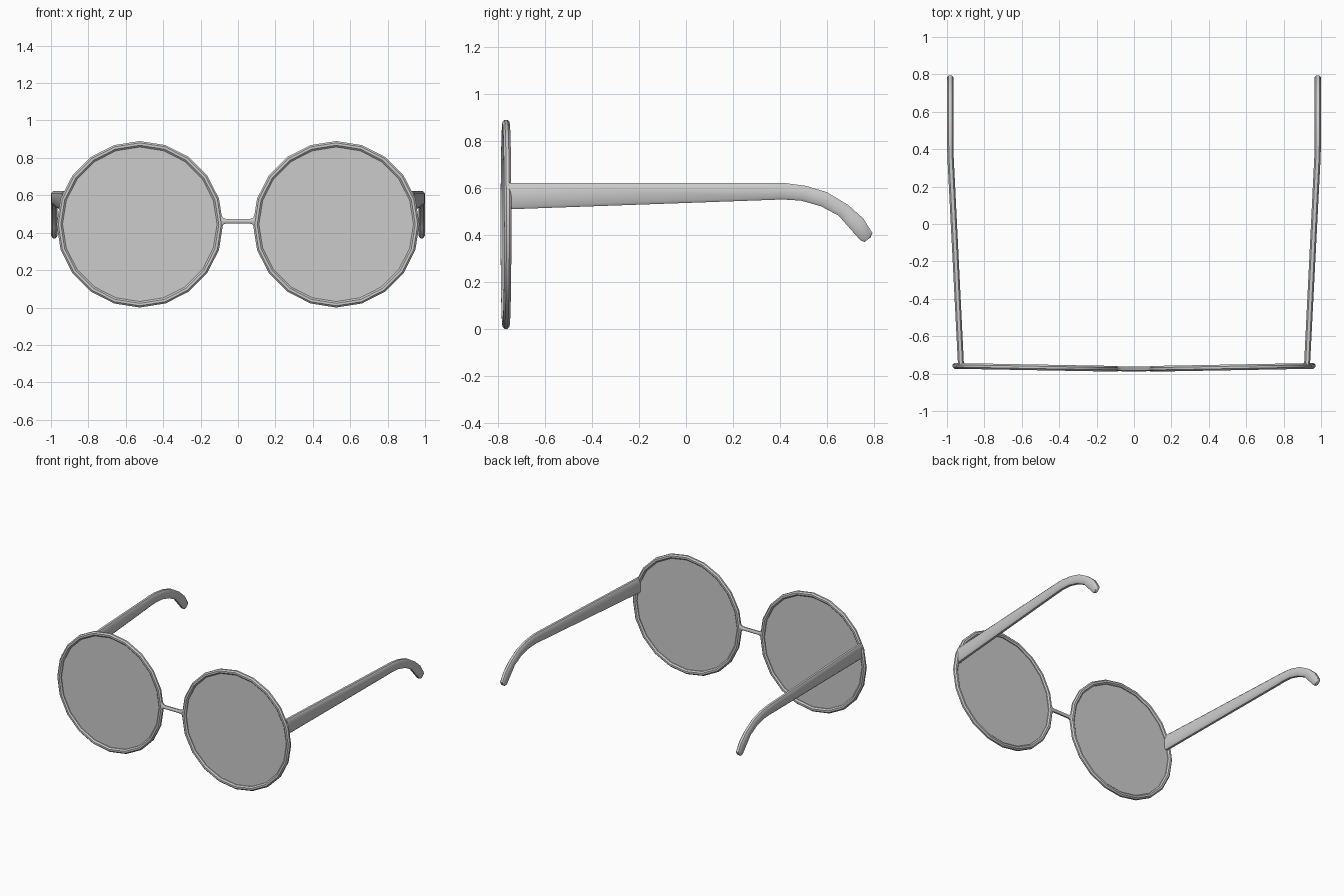
import bpy, bmesh
from math import sin, cos, pi
from mathutils import Vector

if "Cube" in bpy.data.objects:
    bpy.data.objects.remove(bpy.data.objects["Cube"])

CX, CZ = 0.525, 0.445          # lens centre
SIDES = 20


def front_y(x):
    # gentle wrap of the frame front
    return -0.776 + 0.018 * abs(x)


def make(name, bm, mirror=True):
    bmesh.ops.recalc_face_normals(bm, faces=bm.faces)
    me = bpy.data.meshes.new(name)
    bm.to_mesh(me)
    bm.free()
    ob = bpy.data.objects.new(name, me)
    bpy.context.collection.objects.link(ob)
    if mirror:
        ob.modifiers.new("mirror", 'MIRROR').use_mirror_merge = False
    bpy.ops.object.select_all(action='DESELECT')
    bpy.context.view_layer.objects.active = ob
    ob.select_set(True)
    bpy.ops.object.shade_smooth_by_angle(angle=0.7)
    return ob


def loft(rings, closed=False):
    bm = bmesh.new()
    rows = [[bm.verts.new(p) for p in r] for r in rings]
    pairs = list(zip(rows, rows[1:]))
    if closed:
        pairs.append((rows[-1], rows[0]))
    for a, b in pairs:
        n = len(a)
        for i in range(n):
            bm.faces.new((a[i], a[(i + 1) % n], b[(i + 1) % n], b[i]))
    if not closed:
        bm.faces.new(rows[0])
        bm.faces.new(rows[-1])
    return bm


# Rims: eight-sided tube swept round a 20-gon
rings = []
for i in range(SIDES):
    a = 2 * pi * i / SIDES
    ring = []
    for j in range(8):
        t = 2 * pi * (j + 0.5) / 8
        r = 0.429 + 0.0173 * cos(t)
        x = CX + r * cos(a)
        ring.append((x, front_y(x) + 0.0165 * sin(t), CZ + r * sin(a)))
    rings.append(ring)
make("rim", loft(rings, closed=True))

# Lenses: flat discs inside the rims
bm = bmesh.new()
pts = []
for i in range(SIDES):
    a = 2 * pi * i / SIDES
    x = CX + 0.42 * cos(a)
    pts.append(bm.verts.new((x, front_y(x), CZ + 0.42 * sin(a))))
bm.faces.new(pts)
make("lens", bm)

# Bridge: rod flaring into both rims (x, top z, bottom z)
half = [(0.065, 0.474, 0.449), (0.08, 0.48, 0.443),
        (0.09, 0.497, 0.423), (0.104, 0.53, 0.39)]
stations = [(-x, t, b) for x, t, b in reversed(half)] + half
rings = []
for x, top, bot in stations:
    mid, h = (top + bot) / 2, (top - bot) / 2
    rings.append([(x, front_y(x) + 0.0135 * sin(2 * pi * (j + 0.5) / 8),
                   mid + h * 1.08 * cos(2 * pi * (j + 0.5) / 8)) for j in range(8)])
make("bridge", loft(rings), mirror=False)

# Temples: (x, top y, top z, bottom y, bottom z, half thickness)
path = [(0.925, -0.757, 0.622, -0.757, 0.509, 0.016),
        (0.981, 0.36, 0.622, 0.36, 0.549, 0.017),
        (0.982, 0.42, 0.621, 0.41, 0.551, 0.017),
        (0.982, 0.51, 0.609, 0.49, 0.546, 0.017),
        (0.982, 0.60, 0.582, 0.575, 0.522, 0.017),
        (0.982, 0.69, 0.528, 0.65, 0.482, 0.017),
        (0.982, 0.755, 0.470, 0.70, 0.425, 0.017),
        (0.982, 0.794, 0.408, 0.743, 0.377, 0.017),
        (0.982, 0.785, 0.388, 0.760, 0.370, 0.011)]
rings = []
for x, ty, tz, by, bz, w in path:
    top, bot = Vector((x, ty, tz)), Vector((x, by, bz))
    d = (top - bot).normalized() * min(0.011, (top - bot).length * 0.3)
    s = Vector((w, 0, 0))
    k = s * 0.5
    rings.append([top - k, top + k, top + s - d, bot + s + d,
                  bot + k, bot - k, bot - s + d, top - s - d])
make("temple", loft(rings))
